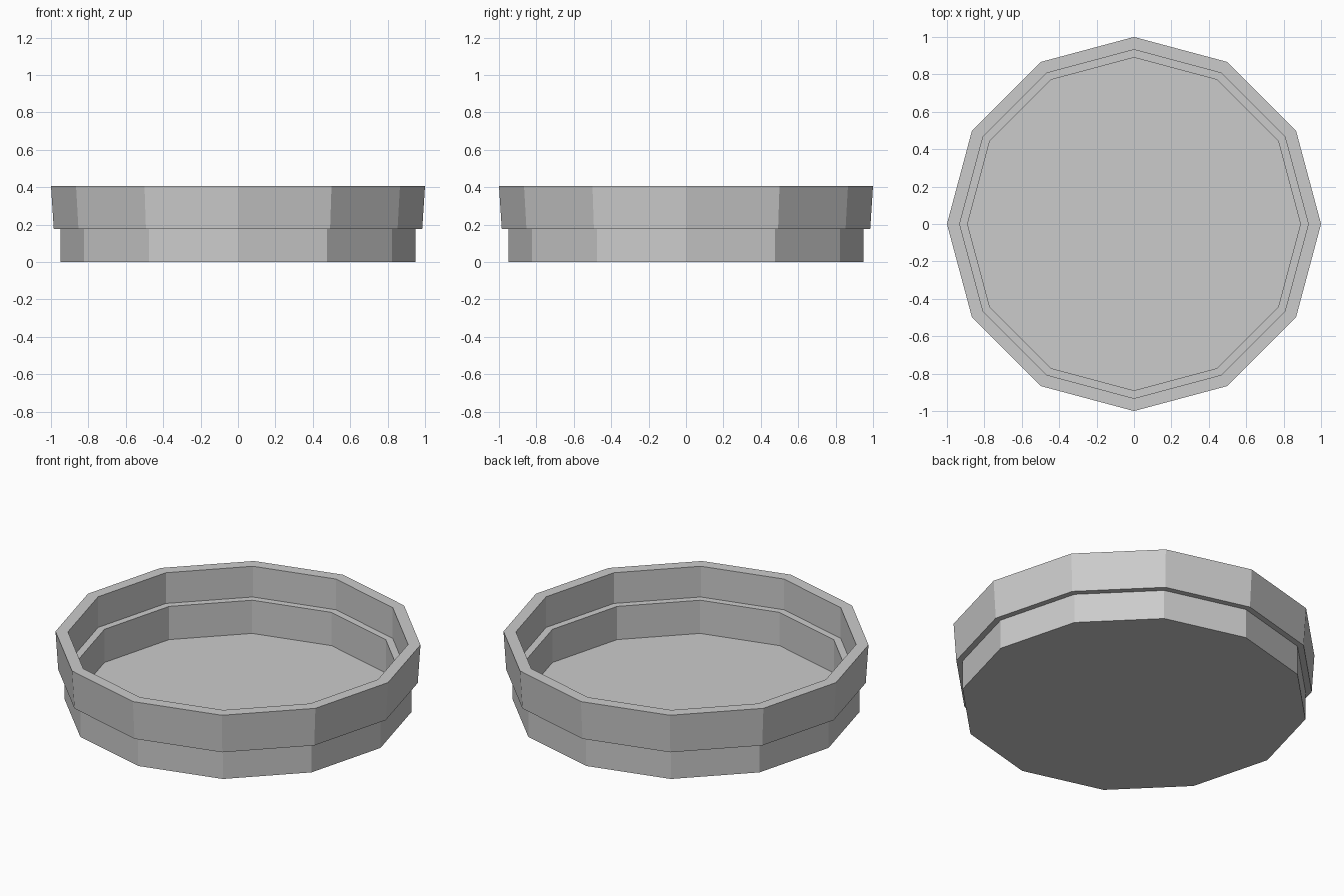
import bpy, bmesh, math

if "Cube" in bpy.data.objects:
    bpy.data.objects.remove(bpy.data.objects["Cube"])

SIDES = 12


def lathe(name, profile):
    """Revolve (radius, z) rings into a faceted solid, capped at both ends."""
    bm = bmesh.new()
    rings = []
    for r, z in profile:
        rings.append([bm.verts.new((r * math.cos(2 * math.pi * i / SIDES),
                                    r * math.sin(2 * math.pi * i / SIDES), z))
                      for i in range(SIDES)])
    for a, b in zip(rings, rings[1:]):
        for i in range(SIDES):
            j = (i + 1) % SIDES
            bm.faces.new((a[i], a[j], b[j], b[i]))
    bm.faces.new(rings[0][::-1])
    bm.faces.new(rings[-1])
    bmesh.ops.recalc_face_normals(bm, faces=bm.faces)
    mesh = bpy.data.meshes.new(name)
    bm.to_mesh(mesh)
    bm.free()
    obj = bpy.data.objects.new(name, mesh)
    bpy.context.collection.objects.link(obj)
    return obj


# Shallow stepped dish: base, overhanging flared rim, inner ledge, floor
lathe("stepped_dish", [
    (0.95, 0.0), (0.95, 0.177),        # base wall
    (0.985, 0.177), (1.0, 0.407),      # flared outer rim
    (0.932, 0.407), (0.932, 0.222),    # inner rim wall
    (0.89, 0.222), (0.89, 0.022),      # ledge and inner well down to floor
])
